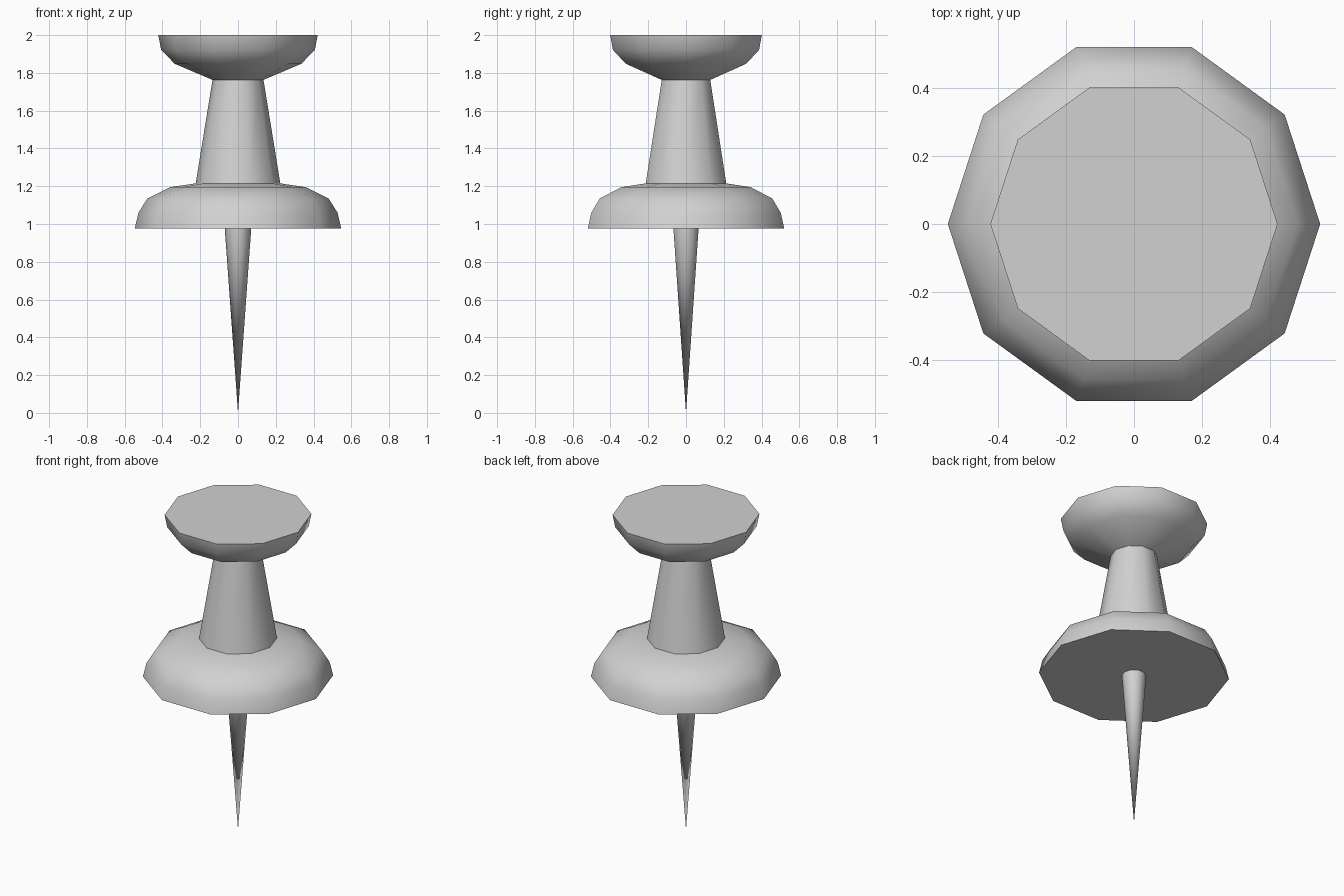
import bpy
import math

SIDES = 10

cube = bpy.data.objects.get("Cube")
if cube:
    bpy.data.objects.remove(cube, do_unlink=True)

grey = bpy.data.materials.new("plain_grey")
grey.use_nodes = True
colour = (0.64, 0.64, 0.64, 1.0)
grey.diffuse_color = colour
grey.node_tree.nodes["Principled BSDF"].inputs["Base Color"].default_value = colour


def lathe(name, profile, cap_top=False, cap_bottom=False):
    """Revolve (radius, height) points, listed bottom to top, about z."""
    verts, rings, faces = [], [], []
    for r, z in profile:
        start = len(verts)
        count = SIDES if r > 0 else 1
        for i in range(count):
            a = math.tau * i / SIDES
            verts.append((r * math.cos(a), r * math.sin(a), z))
        rings.append([start + i % count for i in range(SIDES)])
    for low, high in zip(rings, rings[1:]):
        for i in range(SIDES):
            j = (i + 1) % SIDES
            # A ring of radius zero collapses to a single point
            face = (low[i], low[j], high[j], high[i])
            faces.append(tuple(dict.fromkeys(face)))
    if cap_top:
        faces.append(rings[-1])
    if cap_bottom:
        faces.append(rings[0][::-1])
    mesh = bpy.data.meshes.new(name)
    mesh.from_pydata(verts, [], faces)
    mesh.materials.append(grey)
    obj = bpy.data.objects.new(name, mesh)
    bpy.context.collection.objects.link(obj)
    bpy.ops.object.select_all(action="DESELECT")
    obj.select_set(True)
    bpy.context.view_layer.objects.active = obj
    bpy.ops.object.shade_smooth_by_angle(angle=math.radians(42))
    return obj


# Steel point
lathe("needle", [(0, 0), (0.07, 0.975)])

# Domed collar, tapered grip and flat-topped head
lathe("collar", [(0.547, 0.975), (0.527, 1.06), (0.48, 1.135),
                 (0.36, 1.195), (0.224, 1.215)], cap_bottom=True)
lathe("grip", [(0.224, 1.215), (0.135, 1.763)])
lathe("head", [(0.135, 1.763), (0.335, 1.848), (0.407, 1.922),
               (0.422, 2.0)], cap_top=True)
